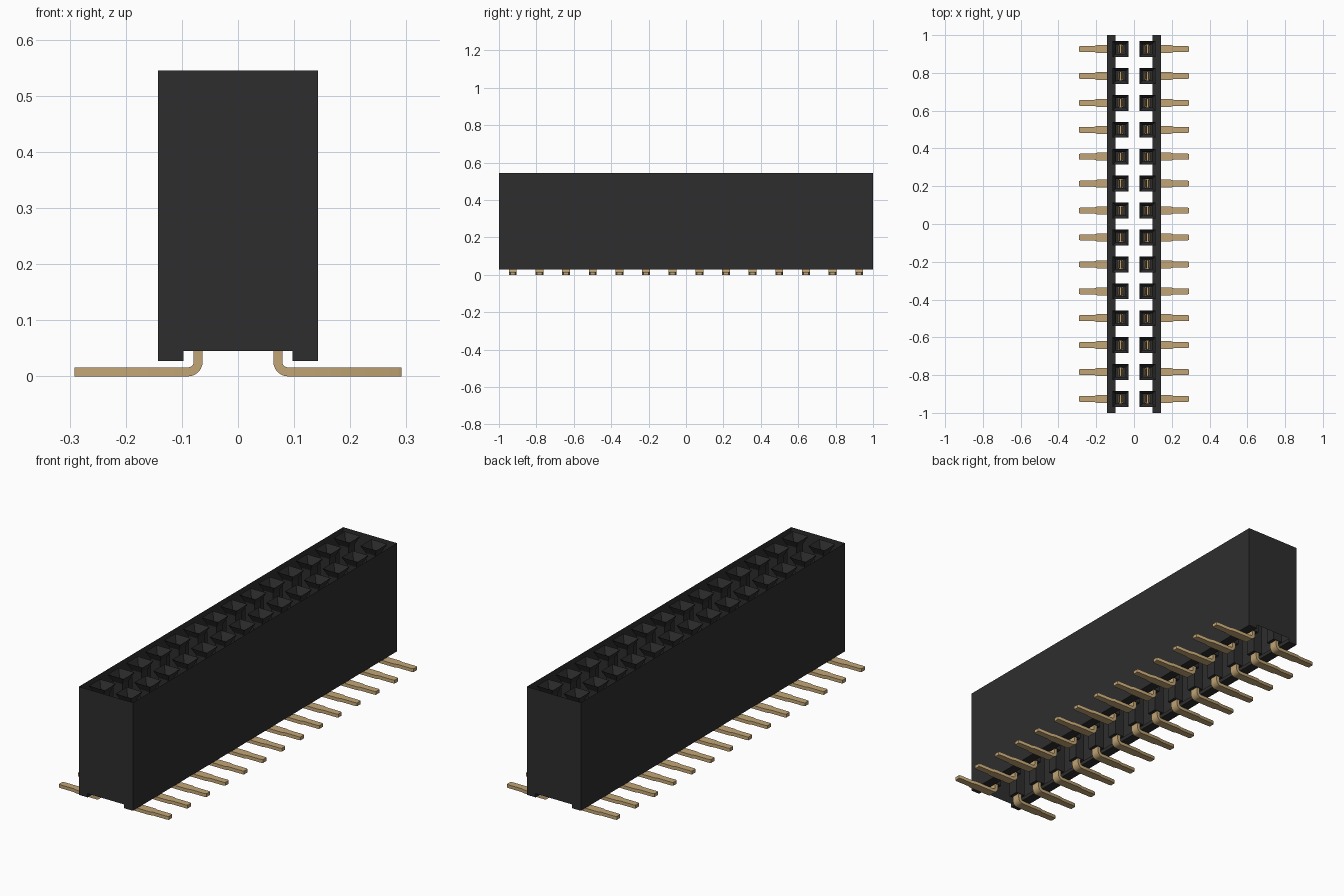
import bpy, bmesh, math

cube = bpy.data.objects.get("Cube")
if cube:
    bpy.data.objects.remove(cube, do_unlink=True)

PINS, PITCH, ROW_X = 14, 0.1425, 0.071
TOP, BASE, FOOT = 0.545, 0.045, 0.027
HALF_X, STEP_X = 0.143, 0.097


def material(name, color):
    m = bpy.data.materials.new(name)
    m.use_nodes = True
    m.diffuse_color = (*color, 1)
    bsdf = m.node_tree.nodes["Principled BSDF"]
    bsdf.inputs["Base Color"].default_value = (*color, 1)
    bsdf.inputs["Roughness"].default_value = 0.6
    return m


black = material("black plastic", (0.027, 0.027, 0.027))
gold = material("gold metal", (0.54, 0.38, 0.18))


def finish(name, bm, mat):
    bmesh.ops.recalc_face_normals(bm, faces=bm.faces)
    mesh = bpy.data.meshes.new(name)
    bm.to_mesh(mesh)
    bm.free()
    mesh.materials.append(mat)
    ob = bpy.data.objects.new(name, mesh)
    bpy.context.collection.objects.link(ob)
    return ob


def loft(bm, rings, caps=(True, True)):
    """Join successive rings of points with quads."""
    loops = [[bm.verts.new(p) for p in ring] for ring in rings]
    for a, b in zip(loops, loops[1:]):
        n = len(a)
        for i in range(n):
            j = (i + 1) % n
            bm.faces.new((a[i], a[j], b[j], b[i]))
    if caps[0]:
        bm.faces.new(loops[0])
    if caps[1]:
        bm.faces.new(loops[-1][::-1])


def square(x, y, z, hx, hy):
    return [(x - hx, y - hy, z), (x + hx, y - hy, z),
            (x + hx, y + hy, z), (x - hx, y + hy, z)]


# Housing: arch-shaped end walls, long sides and foot strips, open over the rows
profile = [(-HALF_X, TOP), (-HALF_X, FOOT), (-STEP_X, FOOT), (-STEP_X, BASE),
           (STEP_X, BASE), (STEP_X, FOOT), (HALF_X, FOOT), (HALF_X, TOP)]
bm = bmesh.new()
ends = [[bm.verts.new((x, y, z)) for x, z in profile] for y in (-1, 1)]
for end in ends:
    bm.faces.new(end)
for i in range(len(profile) - 1):
    if i != 3:  # centre of the underside stays open
        bm.faces.new((ends[0][i], ends[0][i + 1], ends[1][i + 1], ends[1][i]))
finish("housing", bm, black)

wells, leads, springs = bmesh.new(), bmesh.new(), bmesh.new()


def lead_path():
    """Stations along a lead: x, z, outward normal x and z, half width."""
    path = [(ROW_X, 0.22, 1, 0, 0.0235), (ROW_X, 0.07, 1, 0, 0.0235),
            (ROW_X, 0.05, 1, 0, 0.021)]
    r, steps = 0.018, 6
    for i in range(steps + 1):
        a = math.pi / 2 * i / steps
        c, s = math.cos(a), math.sin(a)
        path.append((ROW_X + r - r * c, 0.026 - r * s, c, s, 0.021))
    path += [(0.195, 0.008, 0, 1, 0.021), (0.21, 0.008, 0, 1, 0.016),
             (0.284, 0.008, 0, 1, 0.016), (0.291, 0.008, 0, 1, 0.013)]
    return path


for k in range(PINS):
    y = (k - (PINS - 1) / 2) * PITCH
    for side in (-1, 1):
        x = side * ROW_X
        # Well: funnel mouth, square shaft and slotted floor
        loft(wells, [square(x, y, TOP, 0.042, 0.042),
                     square(x, y, TOP - 0.035, 0.025, 0.025),
                     square(x, y, BASE, 0.025, 0.025),
                     square(x, y, BASE, 0.01, 0.022)], (False, False))
        # Lead: flat strip bent outward under the foot
        t = 0.008
        loft(leads, [[(side * (px + t * nx), y - w, pz + t * nz),
                      (side * (px + t * nx), y + w, pz + t * nz),
                      (side * (px - t * nx), y + w, pz - t * nz),
                      (side * (px - t * nx), y - w, pz - t * nz)]
                     for px, pz, nx, nz, w in lead_path()])
        # Contact springs: a pair of leaves that pinch in near the top
        for d in (-1, 1):
            loft(springs, [square(x + d * off, y, z, 0.003, 0.02)
                           for off, z in ((0.006, 0.21), (0.014, 0.26),
                                          (0.006, 0.41), (0.011, 0.45))])

finish("socket_wells", wells, black)
lead_ob = finish("bent_leads", leads, gold)
finish("contact_springs", springs, gold)

bpy.ops.object.select_all(action="DESELECT")
lead_ob.select_set(True)
bpy.context.view_layer.objects.active = lead_ob
bpy.ops.object.shade_smooth_by_angle(angle=math.radians(30))
